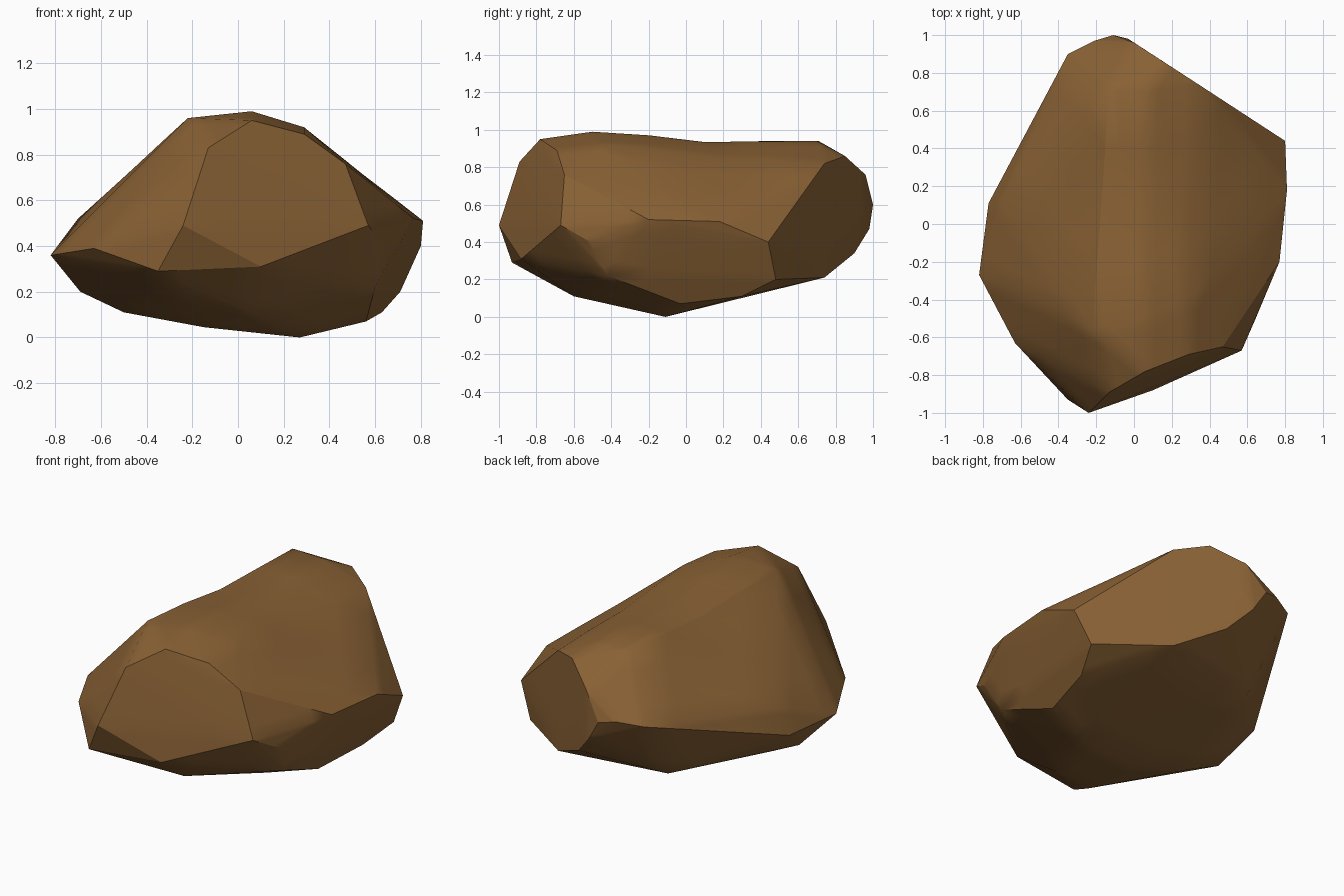
import bpy, bmesh, math
from mathutils import Vector

if "Cube" in bpy.data.objects:
    bpy.data.objects.remove(bpy.data.objects["Cube"])

# Key corners of the boulder, grouped by the facet they bound
FRONT = [(-.35, -.93, .29), (-.24, -1, .49), (-.13, -.89, .83), (.06, -.78, .95), (.29, -.69, .89),
         (.47, -.65, .76), (.57, -.67, .49), (.10, -.88, .31)]
RIGHT = [(.64, -.51, .40), (.77, -.2, .52), (.81, .18, .51), (.80, .44, .40), (.71, .48, .20),
         (.63, .3, .11), (.56, -.03, .07), (.6, -.42, .22)]
BACK = [(.34, .74, .82), (.17, .85, .86), (0, .96, .76), (-.11, 1, .6), (-.03, .98, .47),
        (.09, .9, .34), (.34, .74, .21), (-.21, .97, .62), (-.35, .9, .6)]
LEFT = [(-.82, -.27, .36), (-.63, -.63, .39), (-.77, .11, .36), (-.7, .13, .52), (-.42, .7, .5),
        (-.69, -.1, .2), (-.5, -.1, .11)]
TOP = [(-.22, -.55, .96), (.06, -.5, .99), (.06, .7, .94), (-.13, .71, .94), (.29, -.4, .92)]
BASE = [(.27, -.11, 0), (.06, -.6, .11), (-.15, -.2, .045), (-.3, .6, .19), (-.3, -.75, .2)]

# Boulder: hull around the corners
bm = bmesh.new()
for p in FRONT + RIGHT + BACK + LEFT + TOP + BASE:
    bm.verts.new(p)
res = bmesh.ops.convex_hull(bm, input=bm.verts[:])
loose = [v for v in bm.verts if not v.link_faces]
bmesh.ops.delete(bm, geom=loose, context='VERTS')

# Shallow saddle worn into the long ridge
bmesh.ops.subdivide_edges(bm, edges=bm.edges[:], cuts=3, use_grid_fill=True)
for v in bm.verts:
    x, y, z = v.co
    if z > .6:
        v.co.z -= .035 * (z - .6) / .4 * math.exp(-((y - .15) / .28) ** 2)
bmesh.ops.recalc_face_normals(bm, faces=bm.faces[:])

mesh = bpy.data.meshes.new("boulder")
bm.to_mesh(mesh)
bm.free()
rock = bpy.data.objects.new("boulder", mesh)
bpy.context.collection.objects.link(rock)

mat = bpy.data.materials.new("earth brown")
mat.diffuse_color = (.25, .12, .035, 1)
mat.use_nodes = True
mat.node_tree.nodes["Principled BSDF"].inputs["Base Color"].default_value = mat.diffuse_color
mesh.materials.append(mat)

bpy.context.view_layer.objects.active = rock
rock.select_set(True)
bpy.ops.object.shade_smooth_by_angle(angle=math.radians(30))
